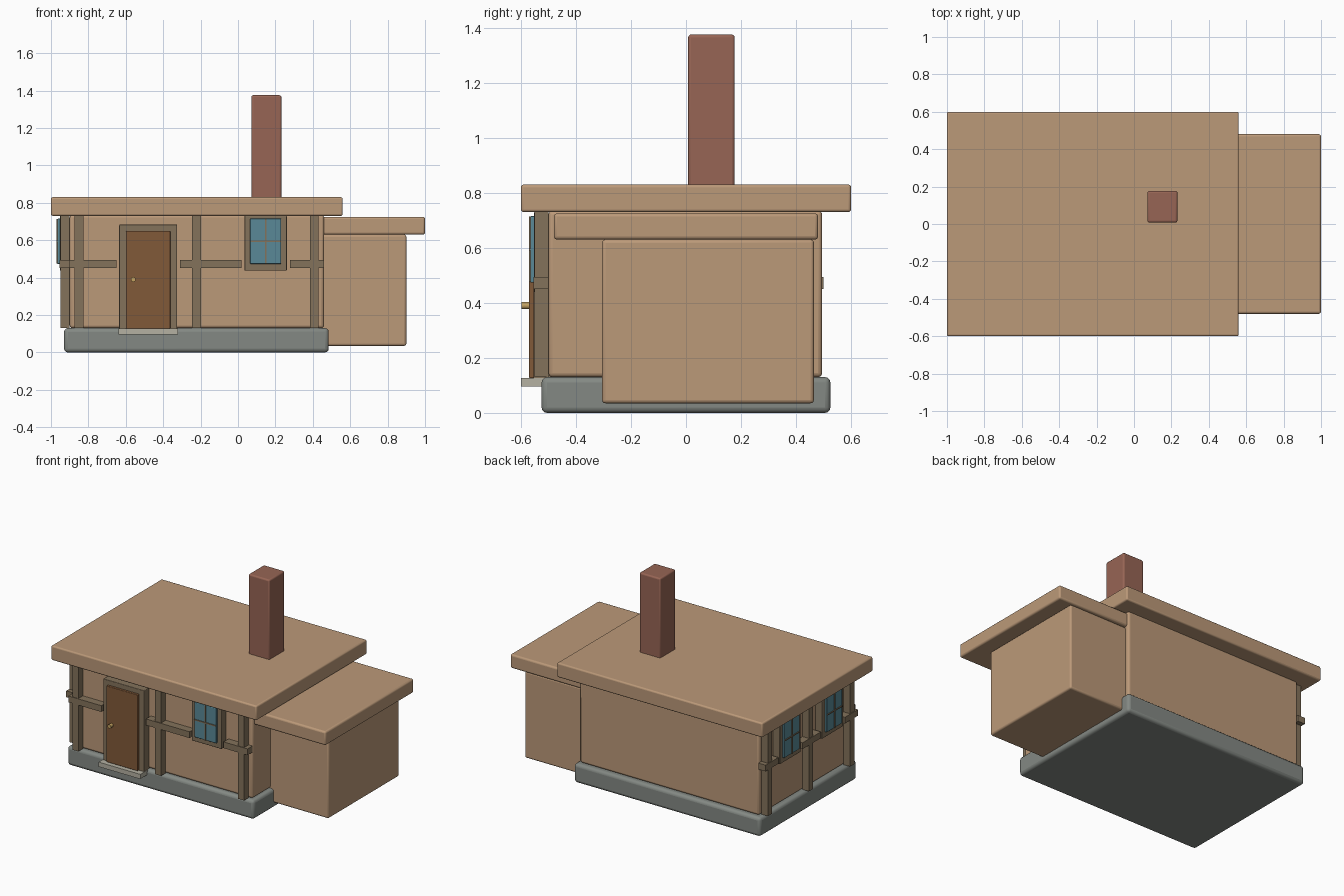
import bpy
import math
from mathutils import Vector

if "Cube" in bpy.data.objects:
    bpy.data.objects.remove(bpy.data.objects["Cube"])


def material(name, rgb):
    m = bpy.data.materials.new(name)
    m.diffuse_color = (*rgb, 1)
    m.use_nodes = True
    m.node_tree.nodes["Principled BSDF"].inputs["Base Color"].default_value = m.diffuse_color
    return m


TAN = material("plaster", (0.50, 0.32, 0.19))
BRICK = material("brick", (0.31, 0.13, 0.09))
STONE = material("stone", (0.23, 0.25, 0.23))
TIMBER = material("timber", (0.23, 0.17, 0.105))
WOOD = material("door_wood", (0.22, 0.10, 0.04))
GLASS = material("glass", (0.10, 0.25, 0.31))
STEP = material("pale_stone", (0.46, 0.44, 0.36))
BRASS = material("brass", (0.55, 0.36, 0.12))


def box(name, x, y, z, mat, bevel=0.0):
    """Box from (min, max) ranges, with optional rounded edges."""
    lo, hi = Vector((x[0], y[0], z[0])), Vector((x[1], y[1], z[1]))
    bpy.ops.mesh.primitive_cube_add(size=1, location=(lo + hi) / 2)
    ob = bpy.context.object
    ob.name = name
    ob.scale = hi - lo
    bpy.ops.object.transform_apply(location=False, rotation=False, scale=True)
    ob.data.materials.append(mat)
    if bevel:
        mod = ob.modifiers.new("round", "BEVEL")
        mod.width = bevel
        mod.segments = 3
        bpy.ops.object.shade_smooth_by_angle(angle=math.radians(40))
    return ob


def wall_box(name, side, u, depth, z, mat, bevel=0.0):
    """Box on the front or left wall; u runs along it, depth is outward."""
    out = (-depth[1], -depth[0])
    if side == "front":
        return box(name, u, out, z, mat, bevel)
    return box(name, out, u, z, mat, bevel)


# main masses
box("foundation", (-0.93, 0.485), (-0.525, 0.525), (0, 0.13), STONE, 0.02)
box("house_walls", (-0.90, 0.46), (-0.50, 0.495), (0.13, 0.735), TAN, 0.015)
box("main_roof", (-1.0, 0.56), (-0.60, 0.60), (0.73, 0.83), TAN, 0.01)
box("wing_walls", (0.42, 0.90), (-0.305, 0.465), (0.035, 0.63), TAN, 0.012)
box("wing_roof", (0.42, 1.0), (-0.48, 0.48), (0.63, 0.725), TAN, 0.012)
box("chimney", (0.072, 0.232), (0.008, 0.177), (0.80, 1.375), BRICK, 0.01)

# timber framing: wall face depth, post centres, rail spans, window centres
framing = {
    "front": (0.50, (-0.85, -0.222, 0.408),
              ((-0.90, -0.65), (-0.31, 0.02), (0.278, 0.46)), (0.148,)),
    "left": (0.90, (-0.445, 0.0, 0.445),
             ((-0.50, -0.36), (-0.10, 0.10), (0.36, 0.50)), (-0.23, 0.23)),
}
for side, (d, posts, rails, windows) in framing.items():
    for c in posts:
        wall_box(side + "_post", side, (c - 0.023, c + 0.023),
                 (d, d + 0.05), (0.13, 0.735), TIMBER)
    for span in rails:
        wall_box(side + "_rail", side, span, (d, d + 0.054),
                 (0.45, 0.493), TIMBER)
    # windows with glazing bars
    for c in windows:
        wall_box(side + "_window_frame", side, (c - 0.113, c + 0.113),
                 (d, d + 0.052), (0.437, 0.73), TIMBER, 0.004)
        wall_box(side + "_window_glass", side, (c - 0.083, c + 0.083),
                 (d + 0.04, d + 0.066), (0.473, 0.715), GLASS, 0.004)
        wall_box(side + "_window_mullion", side, (c - 0.004, c + 0.004),
                 (d + 0.05, d + 0.071), (0.475, 0.713), TIMBER)
        wall_box(side + "_window_crossbar", side, (c - 0.081, c + 0.081),
                 (d + 0.05, d + 0.071), (0.590, 0.598), TIMBER)

# front door
box("door_frame", (-0.635, -0.325), (-0.555, -0.49), (0.11, 0.683), TIMBER, 0.004)
box("door", (-0.60, -0.362), (-0.571, -0.54), (0.127, 0.65), WOOD, 0.004)
box("door_step", (-0.638, -0.322), (-0.60, -0.50), (0.095, 0.127), STEP)
bpy.ops.mesh.primitive_cylinder_add(vertices=16, radius=0.013, depth=0.03,
                                    location=(-0.56, -0.582, 0.39),
                                    rotation=(math.pi / 2, 0, 0))
knob = bpy.context.object
knob.name = "door_knob"
knob.data.materials.append(BRASS)
bpy.ops.object.shade_smooth_by_angle(angle=math.radians(40))
